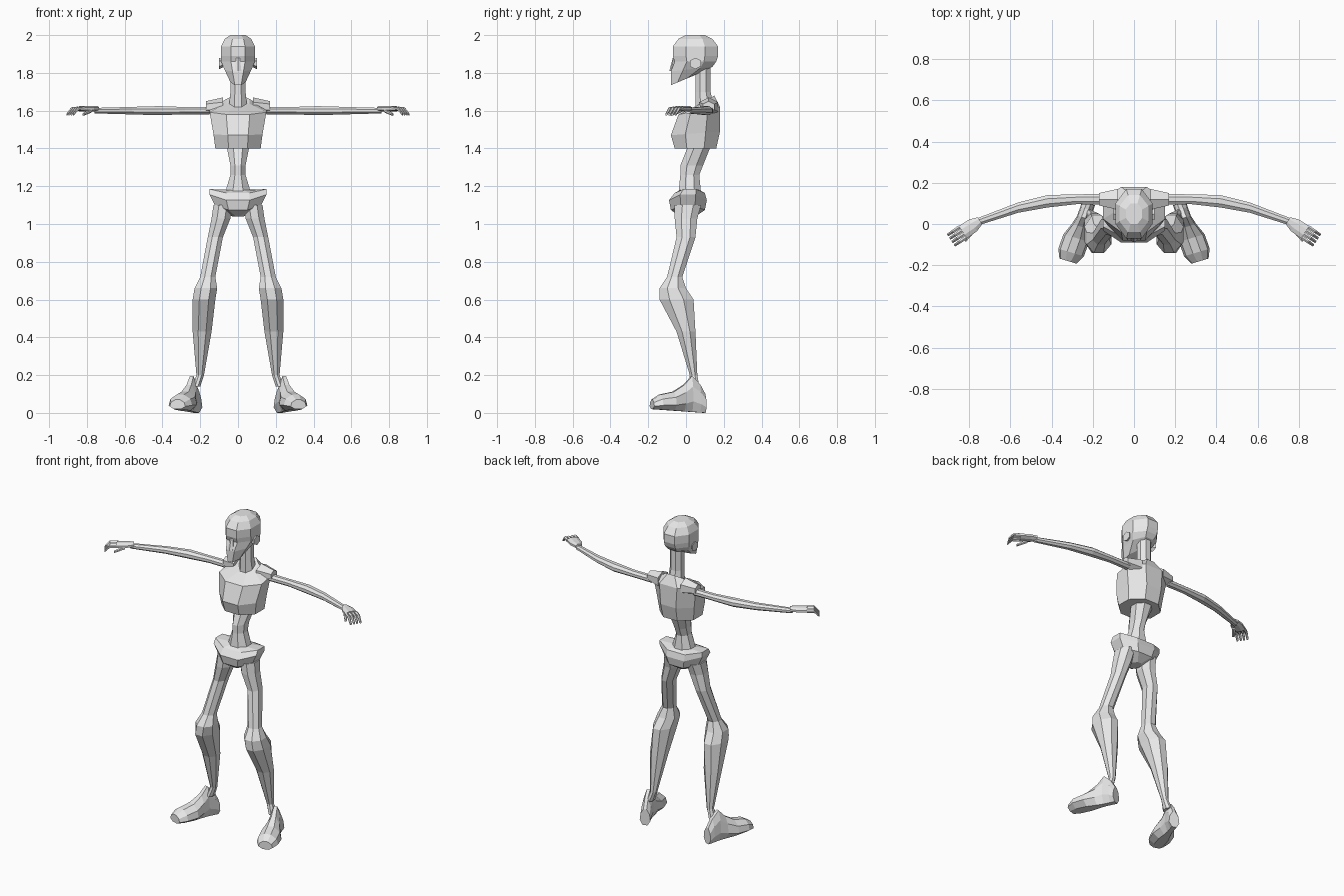
import bpy, bmesh, math
from mathutils import Vector

cube = bpy.data.objects.get("Cube")
if cube:
    bpy.data.objects.remove(cube, do_unlink=True)

clay = bpy.data.materials.new("pale_grey")
clay.use_nodes = True
clay.diffuse_color = (.8, .8, .8, 1)
clay.node_tree.nodes["Principled BSDF"].inputs["Base Color"].default_value = clay.diffuse_color

X, Y, Z = Vector((1, 0, 0)), Vector((0, 1, 0)), Vector((0, 0, 1))


def level(along, c, s):
    """Leave a ring as it is."""
    return 0


def loft(name, rings, u=X, v=Y, sides=8, mirror=1, warp=level, pinch=0):
    """Skin rings given as (centre, half size along u, half size along v).
    warp raises points by position along the part and around the ring."""
    bm = bmesh.new()
    angles = [math.tau * (i + .5) / sides for i in range(sides)]
    widest = max(math.cos(angle) for angle in angles)
    tallest = max(math.sin(angle) for angle in angles)
    loops = []
    for k, (centre, a, b) in enumerate(rings):
        loop = []
        for angle in angles:
            c, s = math.cos(angle) / widest, math.sin(angle) / tallest
            point = Vector(centre) + u * a * c * (1 - pinch * s) + v * b * s
            point.z += warp(k / (len(rings) - 1), c, s)
            point.x *= mirror
            loop.append(bm.verts.new(point))
        loops.append(loop)
    for low, high in zip(loops, loops[1:]):
        for i in range(sides):
            bm.faces.new((low[i - 1], low[i], high[i], high[i - 1]))
    bm.faces.new(loops[0])
    bm.faces.new(loops[-1])
    bmesh.ops.recalc_face_normals(bm, faces=bm.faces)
    mesh = bpy.data.meshes.new(name)
    bm.to_mesh(mesh)
    bm.free()
    mesh.materials.append(clay)
    bpy.context.collection.objects.link(bpy.data.objects.new(name, mesh))


def trunk(name, rows, **options):
    """Stack level rings on the centre line: height, back, half width, half depth."""
    loft(name, [((0, y, z), a, b) for z, y, a, b in rows], **options)


def tube(name, start, end, thick, thin, **options):
    """Taper a short straight piece between two points."""
    loft(name, [(start, thick, thick), (end, thin, thin)], sides=6, **options)


def jaw_slope(along, c, s):
    return .025 * s * max(0, 1 - 3 * along)


def collar_slope(along, c, s):
    return .03 * s * along


def hip_rise(along, c, s):
    return .035 * c * c * math.sin(math.pi * along)


# Head: sloping jaw, recessed eye line, brow and domed skull
trunk("head", [
    (1.76, -.02, .04, .06),
    (1.82, .03, .07, .11),
    (1.86, .05, .09, .11),
    (1.89, .05, .09, .12),
    (1.94, .05, .09, .12),
    (1.98, .05, .07, .09),
    (2, .05, .04, .05)], warp=jaw_slope)
tube("nose", (0, -.07, 1.81), (0, -.06, 1.88), .018, .01)
trunk("neck", [(1.6, .1, .05, .05), (1.7, .09, .04, .04), (1.83, .09, .04, .04)])

# Rib cage with a front rim lower than the back
trunk("chest", [
    (1.4, .05, .12, .11),
    (1.48, .05, .13, .13),
    (1.6, .07, .15, .11),
    (1.65, .1, .06, .05)], warp=collar_slope)

# Waist curving back up into the rib cage
trunk("waist", [
    (1.16, .02, .07, .06),
    (1.26, .02, .04, .05),
    (1.31, .03, .04, .06),
    (1.41, .07, .06, .06)])

# Pelvis band that rises at the hips
trunk("pelvis", [
    (1.04, .01, .03, .04),
    (1.07, .01, .12, .09),
    (1.12, .01, .15, .1),
    (1.16, .02, .15, .08),
    (1.18, .02, .07, .05)], warp=hip_rise)

# Leg centres and half sizes from hip to ankle, with a forward knee
leg = [
    (.08, .01, 1.1, .05, .07),
    (.09, 0, 1.03, .05, .06),
    (.12, 0, .93, .04, .05),
    (.16, -.06, .72, .04, .04),
    (.17, -.07, .66, .06, .07),
    (.18, -.05, .6, .06, .09),
    (.19, 0, .43, .05, .05),
    (.2, .04, .2, .02, .02),
    (.22, .04, .14, .02, .03)]

# Foot position from heel to toe, half width and height
foot = [
    (0, .03, .1),
    (.1, .03, .15),
    (.25, .03, .19),
    (.4, .04, .14),
    (.6, .06, .1),
    (.85, .06, .08),
    (1, .04, .05)]

# Arm distance out, sweep forward and half thickness
arm = [
    (.15, .12, .025),
    (.28, .12, .024),
    (.42, .11, .03),
    (.56, .08, .025),
    (.76, .01, .018)]

reach = Vector((.83, -.56, 0))
spread = reach.cross(-Z)
if spread.y < 0:
    spread.negate()
across = Vector((1, .3, 0)).normalized()
knuckles = Vector((.83, -.04, 1.61))

for mirror, label in ((1, "left"), (-1, "right")):
    tube(f"{label}_ear", (.08, .04, 1.85), (.1, .05, 1.85), .02, .03, u=Y, v=Z, mirror=mirror)
    loft(f"{label}_leg", [((x, y, z), a, b) for x, y, z, a, b in leg], mirror=mirror)

    # Foot turned outward, tall at the heel and broad at the toe
    loft(f"{label}_foot",
         [((.22 + .1 * t, .1 - .28 * t, height / 2 + .02 * t), width, height / 2)
          for t, width, height in foot],
         u=across, v=Z, mirror=mirror, pinch=.2)

    # Shoulder cap and arm sweeping forward to the wrist
    tube(f"{label}_shoulder", (.08, .12, 1.62), (.17, .12, 1.62), .05, .03,
         u=Y, v=Z, mirror=mirror)
    loft(f"{label}_arm", [((x, y, 1.6), size, size * .8) for x, y, size in arm],
         u=Y, v=Z, mirror=mirror)

    # Hand: flat palm, four curled fingers and a thumb
    loft(f"{label}_palm",
         [(knuckles - reach * back, width, .015)
          for back, width in ((.1, .02), (.06, .034), (0, .036))],
         u=spread, v=Z, mirror=mirror)
    for i, finger in enumerate(("index", "middle", "ring", "little")):
        base = knuckles + spread * (i - 1.5) * .02
        bend = base + reach * .04
        tip = bend + reach * .03 - Z * .03
        loft(f"{label}_{finger}_finger",
             [(base, .009, .011), (bend, .008, .01), (tip, .006, .007)],
             u=spread, v=Z, sides=6, mirror=mirror)
    tube(f"{label}_thumb", (.78, -.03, 1.6), (.82, -.08, 1.58), .012, .008,
         u=spread, v=Z, mirror=mirror)
